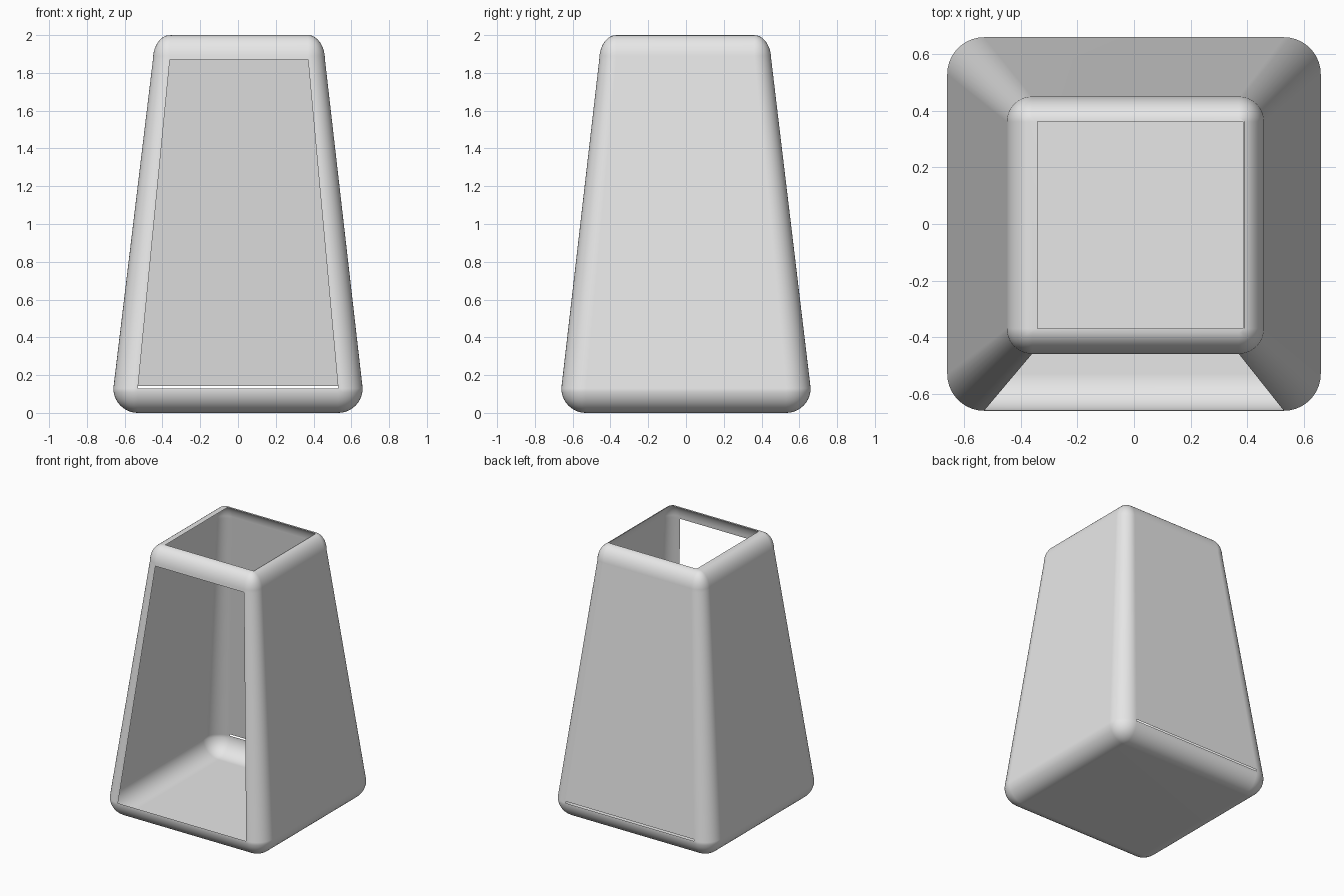
import bpy
import bmesh
import math
from mathutils import Vector

cube = bpy.data.objects.get("Cube")
if cube:
    bpy.data.objects.remove(cube, do_unlink=True)

HALF, HEIGHT, ROUND = 0.66, 2.0, 0.13
TAPER = 0.69
SLIT = 0.012

# Rounded block
bm = bmesh.new()
bmesh.ops.create_cube(bm, size=1)
for v in bm.verts:
    v.co = Vector((v.co.x * 2 * HALF, v.co.y * 2 * HALF, (v.co.z + 0.5) * HEIGHT))
bmesh.ops.bevel(bm, geom=bm.edges[:], offset=ROUND, offset_type='OFFSET',
                segments=10, profile=0.5, affect='EDGES')
bm.normal_update()


def flat_panel(direction):
    """Largest face looking along a direction."""
    facing = [f for f in bm.faces if f.normal.dot(direction) > 0.999]
    return max(facing, key=lambda f: f.calc_area())


front = flat_panel(Vector((0, -1, 0)))
back = flat_panel(Vector((0, 1, 0)))
top = flat_panel(Vector((0, 0, 1)))

# Narrow the upper half into a tapered tower
for v in bm.verts:
    if v.co.z > HEIGHT / 2:
        v.co.x = v.co.x * TAPER + 0.005
        v.co.y = v.co.y * TAPER - 0.004

# The top opening sits slightly off centre
for v in top.verts:
    v.co.x += 0.02

# Narrow slit along the foot of the back panel
cut = bmesh.ops.bisect_plane(bm, geom=[back, *back.edges, *back.verts],
                             plane_co=(0, 0, ROUND + SLIT), plane_no=(0, 0, 1))
slit = [f for f in bm.faces
        if f.calc_center_median().y > HALF - 0.01
        and ROUND < f.calc_center_median().z < ROUND + SLIT
        and abs(f.calc_center_median().x) < 0.1]

# Open the front, the top and the slit
bmesh.ops.delete(bm, geom=[front, top, *slit], context='FACES')

mesh = bpy.data.meshes.new("tapered_shell")
bm.to_mesh(mesh)
bm.free()
shell = bpy.data.objects.new("tapered_shell", mesh)
bpy.context.collection.objects.link(shell)

# Plain light grey
grey = bpy.data.materials.new("light_grey")
grey.use_nodes = True
grey.diffuse_color = (0.8, 0.8, 0.8, 1)
grey.node_tree.nodes["Principled BSDF"].inputs["Base Color"].default_value = (0.8, 0.8, 0.8, 1)
mesh.materials.append(grey)

# Smooth rounding with flat panels
bpy.ops.object.select_all(action='DESELECT')
shell.select_set(True)
bpy.context.view_layer.objects.active = shell
bpy.ops.object.shade_smooth_by_angle(angle=math.radians(40))
weighted = shell.modifiers.new("flat_panels", 'WEIGHTED_NORMAL')
weighted.keep_sharp = True
